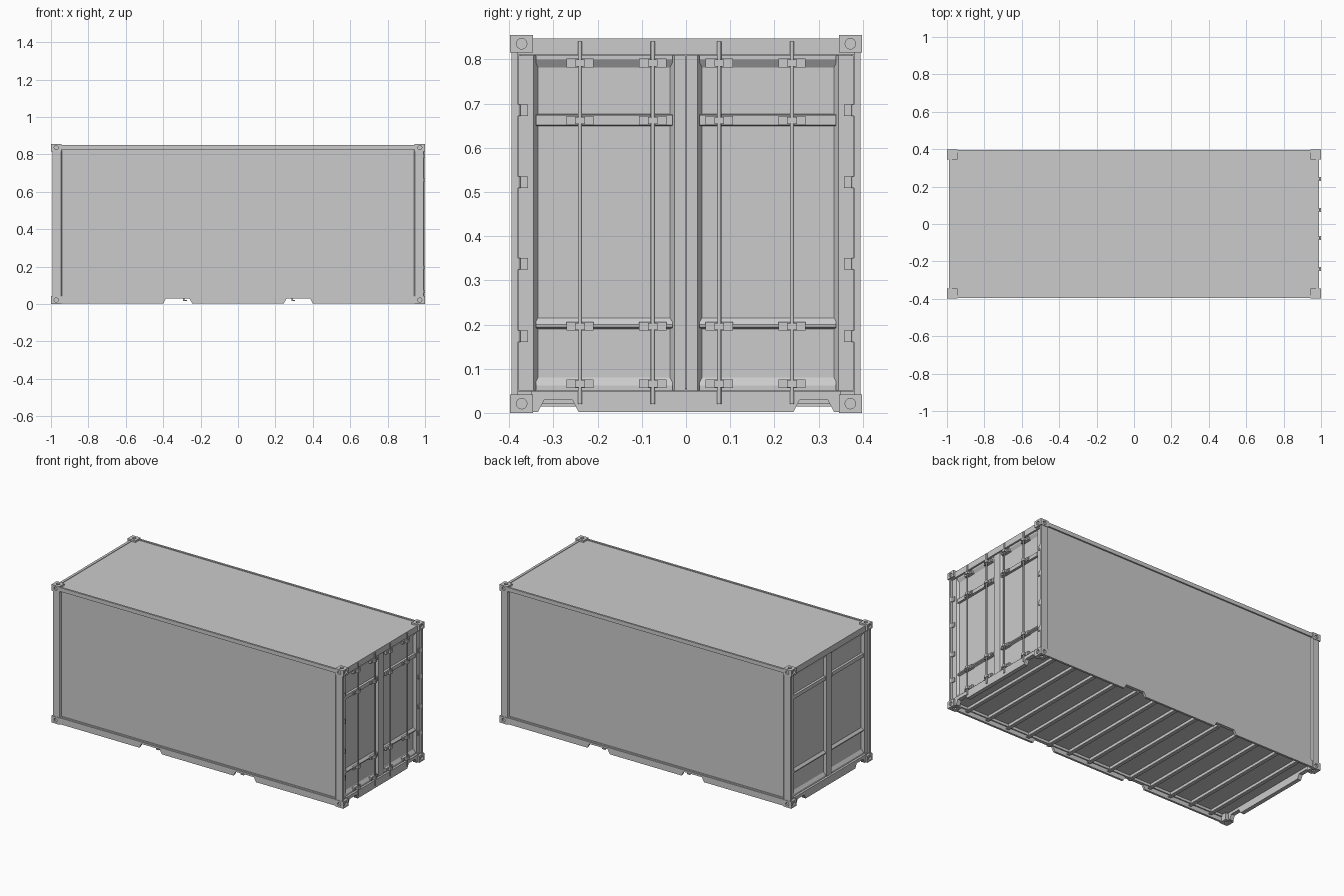
import bpy, bmesh
from math import radians
from mathutils import Vector, Matrix

cube = bpy.data.objects.get("Cube")
if cube:
    bpy.data.objects.remove(cube, do_unlink=True)

grey = bpy.data.materials.new("light_grey_steel")
grey.use_nodes = True
COLOUR = (0.6, 0.6, 0.6, 1)
grey.diffuse_color = COLOUR
grey.node_tree.nodes["Principled BSDF"].inputs["Base Color"].default_value = COLOUR


def add_box(bm, lo, hi):
    lo, hi = Vector(lo), Vector(hi)
    size = hi - lo
    bmesh.ops.create_cube(bm, size=1, matrix=Matrix.Translation((lo + hi) / 2)
                          @ Matrix.Diagonal((*map(abs, size), 1)))


def add_prism(bm, profile, axis, start, end):
    """Extrude a 2D outline along axis x, y or z; outline uses the other two in order."""
    def place(p, t):
        c = list(p)
        c.insert("xyz".index(axis), t)
        return bm.verts.new(c)
    a = [place(p, start) for p in profile]
    b = [place(p, end) for p in profile]
    bm.faces.new(a)
    bm.faces.new(b[::-1])
    for i in range(len(a)):
        j = (i + 1) % len(a)
        bm.faces.new((a[i], b[i], b[j], a[j]))


def add_cylinder(bm, centre, axis, radius, depth, sides=16):
    turn = {"x": Matrix.Rotation(radians(90), 4, "Y"),
            "y": Matrix.Rotation(radians(90), 4, "X"), "z": Matrix()}[axis]
    bmesh.ops.create_cone(bm, cap_ends=True, segments=sides, radius1=radius, radius2=radius,
                          depth=depth, matrix=Matrix.Translation(centre) @ turn)


def finish(name, bm, smooth=False):
    bmesh.ops.recalc_face_normals(bm, faces=bm.faces)
    for f in bm.faces:
        f.smooth = False
    mesh = bpy.data.meshes.new(name)
    bm.to_mesh(mesh)
    bm.free()
    mesh.materials.append(grey)
    ob = bpy.data.objects.new(name, mesh)
    bpy.context.collection.objects.link(ob)
    if smooth:
        bpy.ops.object.select_all(action="DESELECT")
        ob.select_set(True)
        bpy.context.view_layer.objects.active = ob
        bpy.ops.object.shade_smooth_by_angle(angle=radians(35))
    return ob


def notched(half, n0, n1, low, high, slope):
    """Beam outline with two fork notches in its lower edge."""
    right = [(n0, low), (n0 + slope, low + 0.027), (n1 - slope, low + 0.027), (n1, low), (half, low)]
    left = [(-u, z) for u, z in reversed(right)]
    return left + right + [(half, high), (-half, high)]


SIGNS = (-1, 1)

# corner castings with an oval-like hole in each outer face
bm, cut = bmesh.new(), bmesh.new()
for sx in SIGNS:
    for sy in SIGNS:
        for z0, z1, face in ((0, 0.042, 0), (0.816, 0.855, 0.855)):
            add_box(bm, (sx * 0.945, sy * 0.346, z0), (sx, sy * 0.398, z1))
            zc = (z0 + z1) / 2
            add_cylinder(cut, (sx, sy * 0.372, zc), "x", 0.012, 0.02)
            add_cylinder(cut, (sx * 0.972, sy * 0.398, zc), "y", 0.011, 0.02)
            add_cylinder(cut, (sx * 0.972, sy * 0.372, face), "z", 0.011, 0.016)
castings = finish("corner_castings", bm)
cutter = finish("casting_hole_cutter", cut)
cutter.hide_render = True
mod = castings.modifiers.new("holes", "BOOLEAN")
mod.operation, mod.object, mod.solver = "DIFFERENCE", cutter, "EXACT"
bpy.context.view_layer.update()
graph = bpy.context.evaluated_depsgraph_get()
holed = bpy.data.meshes.new_from_object(castings.evaluated_get(graph))
castings.modifiers.clear()
castings.data = holed
bpy.data.objects.remove(cutter, do_unlink=True)

# corner posts, stepped outline
bm = bmesh.new()
for sx in SIGNS:
    for sy in SIGNS:
        outline = [(0.94, 0.375), (0.94, 0.388), (0.947, 0.395), (0.992, 0.395),
                   (0.992, 0.38), (0.972, 0.38), (0.972, 0.375)]
        add_prism(bm, [(sx * x, sy * y) for x, y in outline], "z", 0.04, 0.82)
finish("corner_posts", bm)

# side walls, roof and floor
for sy, side in ((-1, "right"), (1, "left")):
    bm = bmesh.new()
    add_box(bm, (-0.95, sy * 0.375, 0.03), (0.95, sy * 0.386, 0.835))
    finish(side + "_side_wall", bm)
    bm = bmesh.new()
    add_box(bm, (-0.95, sy * 0.383, 0.825), (0.95, sy * 0.395, 0.849))
    finish(side + "_top_rail", bm)
    bm = bmesh.new()
    add_prism(bm, notched(0.95, 0.245, 0.4, 0.003, 0.042, 0.015), "y", sy * 0.382, sy * 0.395)
    add_box(bm, (-0.95, sy * 0.382, 0.042), (0.95, sy * 0.39, 0.05))
    finish(side + "_bottom_rail", bm)
bm = bmesh.new()
add_box(bm, (-0.975, -0.385, 0.835), (0.975, 0.385, 0.844))
finish("roof", bm)
bm = bmesh.new()
add_box(bm, (-0.97, -0.383, 0.046), (0.97, 0.383, 0.055))
finish("floor", bm)

# underfloor cross members, angle section
bm = bmesh.new()
COUNT = 13
for i in range(COUNT):
    x = -0.87 + 1.74 * i / (COUNT - 1)
    add_box(bm, (x - 0.004, -0.383, 0.015), (x + 0.004, 0.383, 0.047))
    add_box(bm, (x - 0.004, -0.383, 0.015), (x + 0.016, 0.383, 0.021))
finish("floor_cross_members", bm)

# end frames and panelled end walls
for sx, end in ((-1, "front_end"), (1, "door_end")):
    bm = bmesh.new()
    outline = [(y, z) for y, z in notched(0.35, 0.243, 0.335, 0.002, 0.05, 0.014)]
    add_prism(bm, outline, "x", sx * 0.965, sx * 0.99)
    add_box(bm, (sx * 0.965, -0.38, 0.042), (sx * 0.985, 0.38, 0.05))
    finish(end + "_sill", bm)
    bm = bmesh.new()
    add_box(bm, (sx * 0.972, -0.35, 0.81), (sx * 0.988, 0.35, 0.847))
    add_box(bm, (sx * 0.965, -0.38, 0.81), (sx * 0.985, 0.38, 0.818))
    finish(end + "_header", bm)

    bm = bmesh.new()
    back, low, top = sx * 0.95, sx * 0.966, sx * 0.98
    add_box(bm, (back, -0.38, 0.05), (low, 0.38, 0.812))
    for sy in SIGNS:
        for y0, y1, slope0, slope1 in ((0.001, 0.036, 0, 0.01), (0.335, 0.379, 0.01, 0)):
            add_prism(bm, [(back, sy * y0), (low, sy * y0), (top, sy * (y0 + slope0)),
                           (top, sy * (y1 - slope1)), (low, sy * y1), (back, sy * y1)],
                      "z", 0.051, 0.809)
        # sloped rails between the recessed fields
        for z0, z1, slope0, slope1 in ((0.051, 0.08, 0, 0.018), (0.19, 0.215, 0.004, 0.015),
                                       (0.649, 0.676, 0.002, 0.002), (0.782, 0.809, 0.018, 0)):
            add_prism(bm, [(back, z0), (low, z0), (sx * 0.978, z0 + slope0),
                           (sx * 0.978, z1 - slope1), (low, z1), (back, z1)],
                      "y", sy * 0.03, sy * 0.34)
    finish("doors" if sx > 0 else "front_end_wall", bm)

# door lock rods with their brackets
rods, brackets = bmesh.new(), bmesh.new()
for y in (-0.24, -0.075, 0.075, 0.24):
    add_cylinder(rods, (0.991, y, 0.43), "z", 0.0048, 0.82, 12)
    for z in (0.066, 0.196, 0.662, 0.792):
        add_box(brackets, (0.966, y - 0.031, z - 0.01), (0.985, y + 0.031, z + 0.01))
        add_box(brackets, (0.98, y - 0.011, z - 0.008), (0.9985, y + 0.011, z + 0.008))
        for s in SIGNS:
            add_cylinder(brackets, (0.985, y + s * 0.022, z), "x", 0.004, 0.005, 8)
finish("lock_rods", rods, smooth=True)
finish("rod_brackets", brackets)

# door hinges
bm = bmesh.new()
for sy in SIGNS:
    for z in (0.174, 0.337, 0.522, 0.685):
        add_box(bm, (0.972, sy * 0.358, z - 0.013), (0.986, sy * 0.38, z + 0.013))
        add_cylinder(bm, (0.986, sy * 0.381, z), "z", 0.006, 0.026, 12)
finish("door_hinges", bm, smooth=True)
